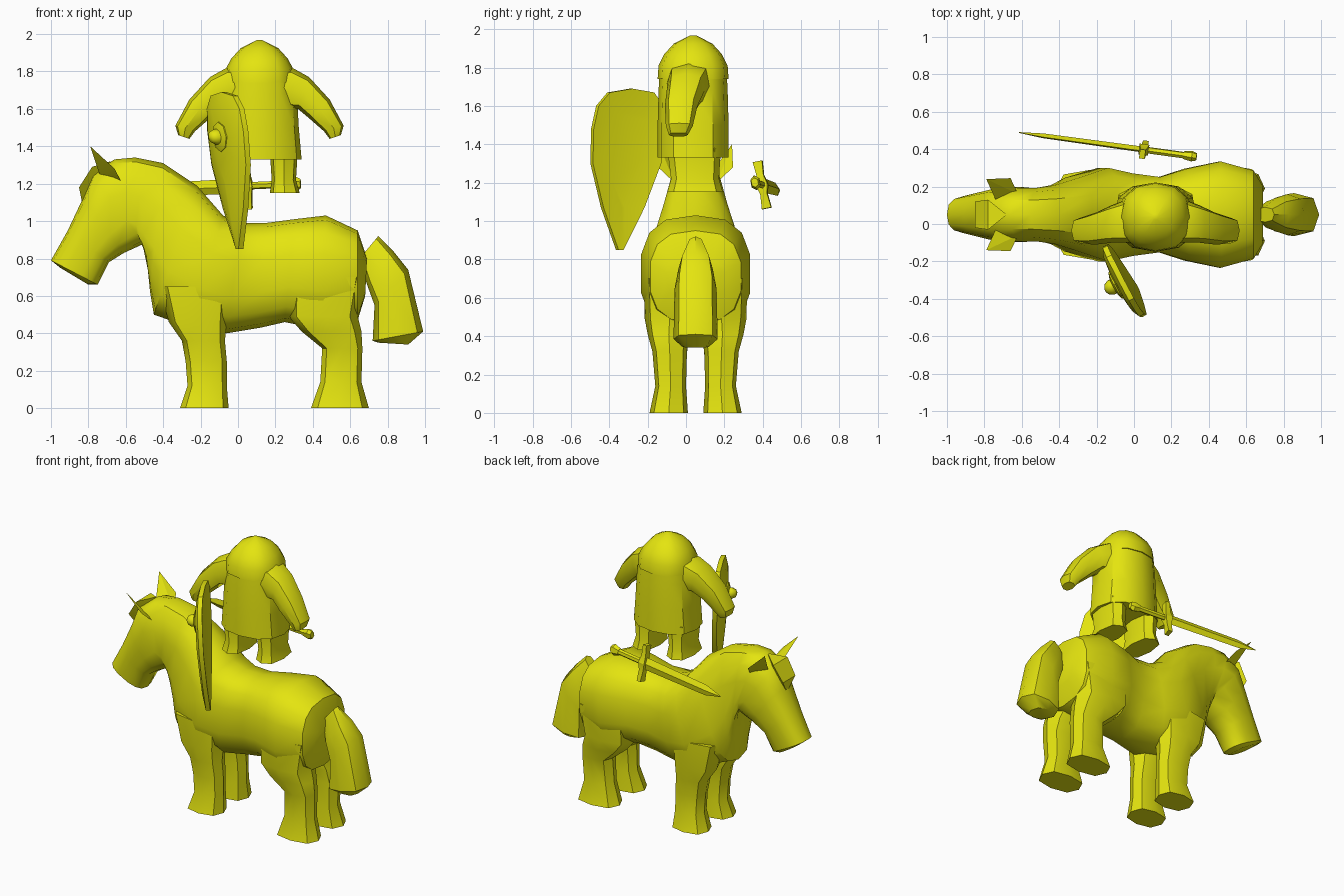
import bpy, bmesh, math
from mathutils import Vector

if "Cube" in bpy.data.objects:
    bpy.data.objects.remove(bpy.data.objects["Cube"])

gold = bpy.data.materials.new("yellow")
gold.diffuse_color = (0.78, 0.78, 0.005, 1)
gold.use_nodes = True
gold.node_tree.nodes["Principled BSDF"].inputs["Base Color"].default_value = gold.diffuse_color
YC = 0.05      # horse centre line (y)
XC = 0.115     # rider centre line (x)


def flip_y(p):
    return Vector((p.x, 2 * YC - p.y, p.z))


def flip_x(p):
    return Vector((2 * XC - p.x, p.y, p.z))


def finish(name, bm, angle=40):
    bmesh.ops.remove_doubles(bm, verts=bm.verts[:], dist=1e-4)
    bmesh.ops.recalc_face_normals(bm, faces=bm.faces[:])
    me = bpy.data.meshes.new(name)
    bm.to_mesh(me)
    bm.free()
    me.materials.append(gold)
    ob = bpy.data.objects.new(name, me)
    bpy.context.collection.objects.link(ob)
    bpy.ops.object.select_all(action='DESELECT')
    ob.select_set(True)
    bpy.context.view_layer.objects.active = ob
    bpy.ops.object.shade_smooth_by_angle(angle=math.radians(angle))
    return ob


def skin(name, rings, angle=40):
    """Join equal rings of points and cap both ends."""
    bm = bmesh.new()
    vs = [[bm.verts.new(p) for p in r] for r in rings]
    n = len(vs[0])
    for a, b in zip(vs, vs[1:]):
        for i in range(n):
            bm.faces.new((a[i], a[(i + 1) % n], b[(i + 1) % n], b[i]))
    bm.faces.new(vs[0])
    bm.faces.new(vs[-1])
    return finish(name, bm, angle)


def loft(name, sections, n=12, e=0.75, flip=None, angle=40):
    """Section: two ends in the xz plane, half width in y, centre y."""
    rings = []
    for x1, z1, x2, z2, w, yc in sections:
        ring = []
        for i in range(n):
            t = 2 * math.pi * i / n
            c, s = math.cos(t), math.sin(t)
            c = math.copysign(abs(c) ** e, c)
            s = math.copysign(abs(s) ** e, s)
            p = Vector(((x1 + x2) / 2 + c * (x1 - x2) / 2, yc + s * w,
                        (z1 + z2) / 2 + c * (z1 - z2) / 2))
            ring.append(flip(p) if flip else p)
        rings.append(ring)
    return skin(name, rings, angle)


def hull(name, pts, flip=None, angle=20):
    bm = bmesh.new()
    for p in pts:
        p = Vector(p)
        bm.verts.new(flip(p) if flip else p)
    bmesh.ops.convex_hull(bm, input=bm.verts[:])
    return finish(name, bm, angle)


# horse: muzzle, neck, trunk and rump in one skin
horse = [(-.95, .75, -.80, .66, .075), (-1.0, .79, -.75, .66, .10),
         (-.91, .95, -.69, .78, .12), (-.83, 1.12, -.61, .83, .14),
         (-.78, 1.25, -.50, .88, .15), (-.66, 1.33, -.485, .80, .145),
         (-.55, 1.34, -.48, .72, .145), (-.40, 1.31, -.47, .62, .16),
         (-.22, 1.19, -.45, .50, .20), (-.08, 1.03, -.25, .43, .255),
         (.02, .99, -.06, .40, .225), (.15, .99, .12, .43, .205),
         (.30, 1.01, .25, .46, .25), (.47, 1.03, .45, .42, .29),
         (.64, .95, .64, .47, .24), (.69, .80, .68, .60, .16)]
loft("horse_body", [s + (YC,) for s in horse], n=14)

# tail
tail = [(.75, .92, .65, .80, .04), (.83, .84, .69, .66, .09),
        (.91, .74, .73, .55, .11), (.99, .41, .72, .36, .115),
        (.91, .34, .75, .35, .07)]
loft("tail", [s + (YC,) for s in tail], n=8)

# horse legs: x front, x back, z, half width, sideways offset
hind = [(.39, .70, 0, .10, .14), (.44, .66, .14, .08, .13),
        (.45, .665, .32, .09, .135), (.34, .66, .41, .11, .14),
        (.27, .64, .49, .13, .135), (.27, .68, .70, .12, .15)]
fore = [(-.31, -.05, 0, .10, .14), (-.27, -.06, .12, .08, .13),
        (-.28, -.06, .25, .08, .13), (-.30, -.07, .36, .09, .13),
        (-.37, -.06, .46, .105, .13), (-.42, -.04, .65, .11, .13)]
for part, rows in (("hind_leg", hind), ("fore_leg", fore)):
    for side, f in (("left", None), ("right", flip_y)):
        loft(part + "_" + side,
             [(a, z, b, z, w, YC + o) for a, b, z, w, o in rows], n=8, flip=f)

# ears and forelock
ear = [(-.79, .24, 1.40), (-.66, .245, 1.28), (-.62, .16, 1.20), (-.74, .13, 1.25)]
for side, f in (("left", None), ("right", flip_y)):
    hull("ear_" + side, ear, f)
hull("forelock", [(-.83, YC, 1.08), (-.85, YC - .07, 1.18), (-.85, YC + .07, 1.18),
                  (-.78, YC - .08, 1.29), (-.78, YC + .08, 1.29), (-.68, YC, 1.32),
                  (-.72, YC, 1.2)])

# rider tunic and helmet: half x, half y, z
tunic = [(.225, .185, 1.33), (.21, .185, 1.5), (.20, .18, 1.68), (.185, .175, 1.78),
         (.12, .12, 1.83)]
helmet = [(.19, .185, 1.74), (.183, .18, 1.81), (.15, .15, 1.87), (.10, .10, 1.925),
          (.015, .015, 1.968)]
for part, rows in (("tunic", tunic), ("helmet", helmet)):
    loft(part, [(XC - a, z, XC + a, z, w, .037) for a, w, z in rows],
         n=12, e=.85, angle=35)

# rider arms and legs
arm = [(.20, 1.82, .20, 1.62, .12, .02), (.29, 1.82, .25, 1.60, .115, .015),
       (.38, 1.77, .32, 1.60, .10, 0), (.49, 1.65, .38, 1.55, .085, -.025),
       (.565, 1.51, .46, 1.48, .07, -.035), (.55, 1.46, .49, 1.44, .05, -.04)]
leg = [(.17, 1.15, .33, 1.15, .145, .047), (.18, 1.22, .31, 1.22, .125, .047),
       (.17, 1.38, .32, 1.38, .14, .042)]
for side, f in (("left", None), ("right", flip_x)):
    loft("arm_" + side, arm, n=8, flip=f)
    loft("rider_leg_" + side, leg, n=8, flip=f)

# shield: bulged kite shape, turned about the vertical
U, N = Vector((.46, -.89, 0)), Vector((-.89, -.46, 0))


def on_shield(u, z, d):
    k = 1.45 - z
    return Vector((-.065 + .10 * k, -.31 - .07 * k, z)) + U * u + N * d


half = [(.13, 1.67), (.19, 1.6), (.21, 1.48), (.20, 1.3), (.12, 1.07), (.015, .85)]
edge = [(0, 1.69)] + half + [(-u, z) for u, z in reversed(half)]


def shield_ring(s, d):
    return [on_shield(u * s, 1.4 + (z - 1.4) * s, d) for u, z in edge]


skin("shield", [shield_ring(.6, -.02), shield_ring(1, -.03), shield_ring(1, 0),
                shield_ring(.8, .02), shield_ring(.35, .035)], 30)


def disc(r, d):
    return [on_shield(r * math.cos(i * math.pi / 4), 1.45 + r * math.sin(i * math.pi / 4), d)
            for i in range(8)]


skin("shield_boss_rim", [disc(.08, .02), disc(.08, .04), disc(.05, .05)], 30)
skin("shield_boss", [disc(.04, .03), disc(.042, .065), disc(.03, .09), disc(.01, .1)], 60)

# sword: axis from pommel to tip
P, T = Vector((.325, .36, 1.20)), Vector((-.62, .49, 1.16))
A = (T - P).normalized()
G = Vector((0, .2, -.98))
G = (G - A * G.dot(A)).normalized()
S = A.cross(G)


def sword_ring(t, g, s, n=4):
    return [P + A * t + G * g * math.cos(2 * math.pi * i / n)
            + S * s * math.sin(2 * math.pi * i / n) for i in range(n)]


skin("sword_blade", [sword_ring(.27, .042, .016), sword_ring(.82, .035, .013),
                     sword_ring(.95, .003, .002)], 20)
skin("sword_grip", [sword_ring(.03, .02, .018, 6), sword_ring(.29, .02, .018, 6)], 30)
skin("sword_pommel", [sword_ring(-.01, .025, .02, 6), sword_ring(.015, .04, .028, 6),
                      sword_ring(.06, .025, .022, 6)], 30)


def guard_ring(g, a, s):
    c = P + A * .275 + G * g
    return [c + A * a * i + S * s * j for i, j in ((1, 1), (1, -1), (-1, -1), (-1, 1))]


skin("sword_guard", [guard_ring(-.125, .015, .025), guard_ring(-.05, .018, .018),
                     guard_ring(0, .026, .03), guard_ring(.05, .018, .018),
                     guard_ring(.125, .015, .025)], 20)
